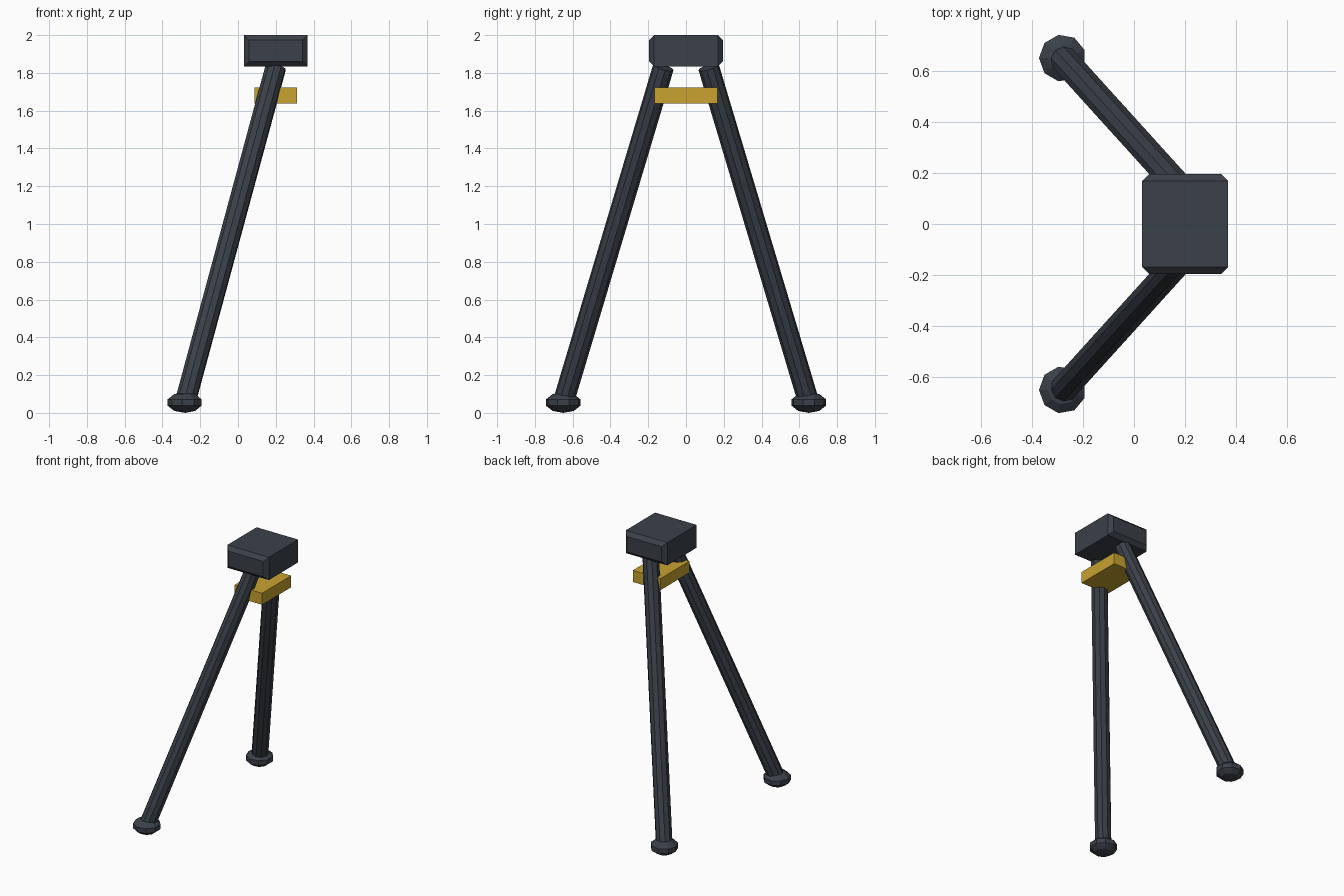
import bpy, bmesh, math
from mathutils import Vector, Matrix

cube = bpy.data.objects.get("Cube")
if cube:
    bpy.data.objects.remove(cube, do_unlink=True)


def material(name, color):
    m = bpy.data.materials.new(name)
    m.use_nodes = True
    m.diffuse_color = (*color, 1)
    node = next(n for n in m.node_tree.nodes if n.type == 'BSDF_PRINCIPLED')
    node.inputs["Base Color"].default_value = (*color, 1)
    return m


slate = material("dark slate", (0.043, 0.052, 0.066))
gold = material("gold", (0.58, 0.36, 0.03))


def finish(bm, name, mat, location=(0, 0, 0)):
    mesh = bpy.data.meshes.new(name)
    bmesh.ops.recalc_face_normals(bm, faces=bm.faces)
    bm.to_mesh(mesh)
    bm.free()
    mesh.materials.append(mat)
    obj = bpy.data.objects.new(name, mesh)
    obj.location = location
    bpy.context.collection.objects.link(obj)
    return obj


def box(size):
    bm = bmesh.new()
    bmesh.ops.create_cube(bm, size=1, matrix=Matrix.Diagonal((*size, 1)))
    return bm


# Head block, chamfered around its front and back faces only
bm = box((0.336, 0.392, 0.166))
rims = {e for f in bm.faces if abs(f.normal.y) > 0.9 for e in f.edges}
bmesh.ops.bevel(bm, geom=list(rims), offset=0.027, segments=1, affect='EDGES')
finish(bm, "head_block", slate, (0.2, 0, 1.917))

# Gold collar plate
finish(box((0.224, 0.336, 0.084)), "collar_plate", gold, (0.2, 0, 1.68))

# Legs with flattened feet, mirrored front and back
for side, word in ((-1, "front"), (1, "back")):
    top = Vector((0.2, side * 0.12, 1.83))
    foot = Vector((-0.28, side * 0.65, 0.055))
    axis = top - foot
    turn = axis.to_track_quat('Z', 'Y').to_matrix().to_4x4()
    bm = bmesh.new()
    bmesh.ops.create_cone(bm, cap_ends=True, segments=10, radius1=0.056,
                          radius2=0.056, depth=axis.length, matrix=turn)
    finish(bm, word + "_leg", slate, (top + foot) / 2)

    bm = bmesh.new()
    bmesh.ops.create_uvsphere(bm, u_segments=9, v_segments=5, radius=1)
    # Turn one corner of the foot towards -x
    corner = max(bm.verts, key=lambda v: v.co.xy.length).co
    spin = Matrix.Rotation(math.pi - math.atan2(corner.y, corner.x), 4, 'Z')
    bm.transform(Matrix.Diagonal((0.097, 0.097, 0.055, 1)) @ spin)
    finish(bm, word + "_foot", slate, foot)
